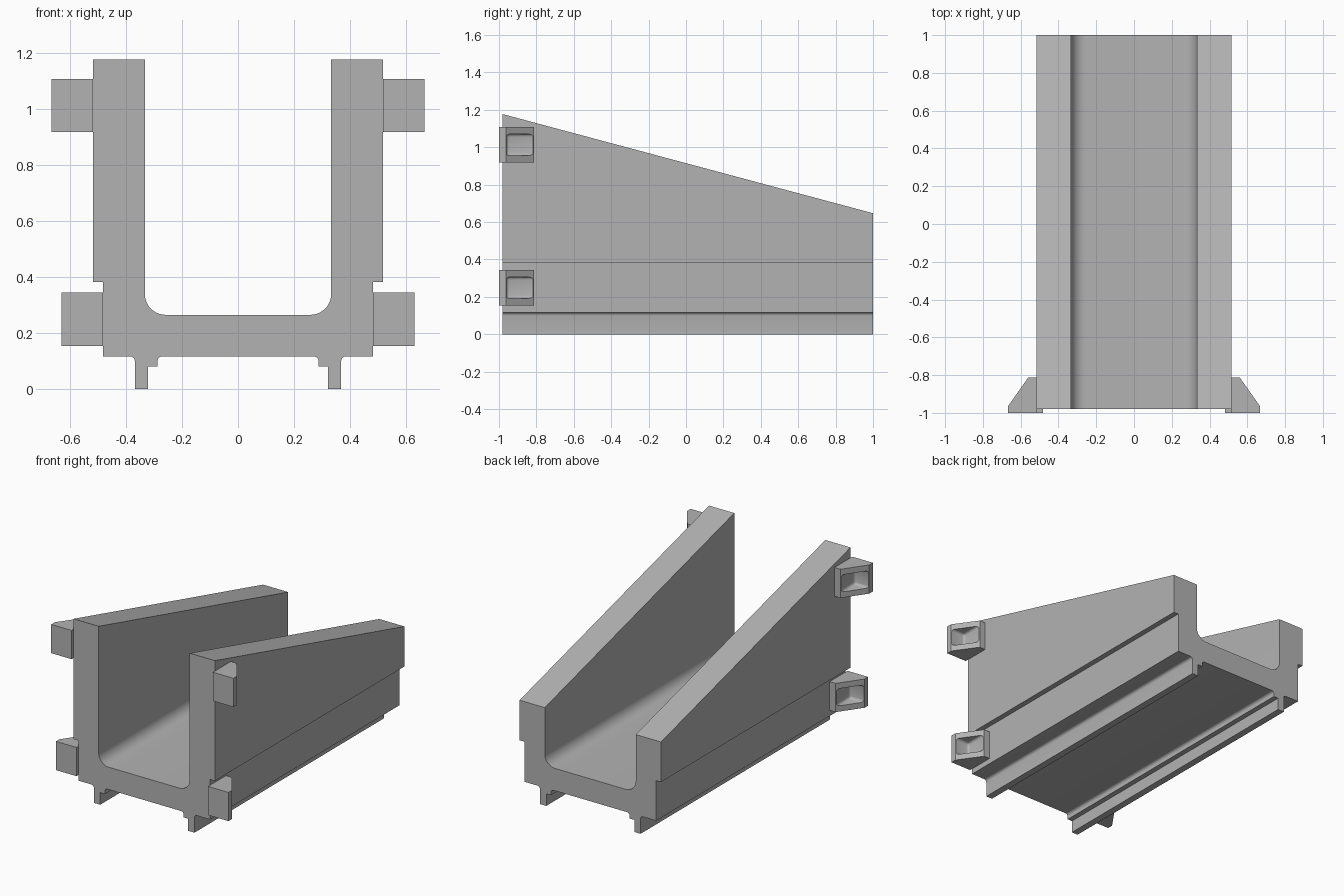
import bpy
import bmesh
import math

if "Cube" in bpy.data.objects:
    bpy.data.objects.remove(bpy.data.objects["Cube"], do_unlink=True)

grey = bpy.data.materials.new("plain grey")
grey.use_nodes = True
GREY = (0.45, 0.45, 0.45, 1)
grey.diffuse_color = GREY
grey.node_tree.nodes["Principled BSDF"].inputs["Base Color"].default_value = GREY


def arc(cx, cz, r, start, end, steps):
    """Points of a fillet, angles in degrees."""
    turn = [math.radians(start + (end - start) * i / steps) for i in range(steps + 1)]
    return [(cx + r * math.cos(a), cz + r * math.sin(a)) for a in turn]


def prism(name, low, high, edit=None):
    """Join two matching outlines into a closed solid."""
    bm = bmesh.new()
    a = [bm.verts.new(p) for p in low]
    b = [bm.verts.new(p) for p in high]
    bm.faces.new(a)
    bm.faces.new(b)
    for i in range(len(a)):
        j = (i + 1) % len(a)
        bm.faces.new((a[i], a[j], b[j], b[i]))
    bmesh.ops.recalc_face_normals(bm, faces=bm.faces)
    if edit:
        edit(bm)
    mesh = bpy.data.meshes.new(name)
    bm.to_mesh(mesh)
    bm.free()
    mesh.materials.append(grey)
    obj = bpy.data.objects.new(name, mesh)
    bpy.context.collection.objects.link(obj)
    return obj


def activate(obj):
    bpy.ops.object.select_all(action="DESELECT")
    obj.select_set(True)
    bpy.context.view_layer.objects.active = obj


def smooth(obj):
    activate(obj)
    bpy.ops.object.shade_smooth_by_angle(angle=math.radians(32))


# Channel: half cross-section from the underside, round the rail, up the wall
TOP, BACK_TOP = 1.18, 0.65
half = arc(0.27, 0.102, 0.018, 90, 0, 4)
half += [(0.288, 0.083), (0.322, 0.083), (0.322, 0.003), (0.368, 0.003)]
half += arc(0.386, 0.102, 0.018, 180, 90, 4)
half += [(0.482, 0.12), (0.482, 0.385), (0.517, 0.385), (0.517, TOP), (0.333, TOP)]
half += arc(0.258, 0.343, 0.075, 0, -90, 10)
outline = half + [(-x, z) for x, z in reversed(half)]

channel = prism("channel_body",
                [(x, -0.98, z) for x, z in outline],
                [(x, 1.0, BACK_TOP if z == TOP else z) for x, z in outline])
smooth(channel)


# Side clips: wedge blocks with a rounded pocket in the sloping face
def round_edges(bm):
    bmesh.ops.bevel(bm, geom=bm.edges[:], offset=0.015, segments=3,
                    profile=0.5, affect="EDGES")


def make_clip(name, x, z, side):
    def ring(points, height):
        return [(side * (x + px), py, height) for px, py in points]

    wedge = [(0, -1), (0.149, -1), (0.149, -0.963), (0.043, -0.813), (0, -0.813)]
    pocket = [(0.046, -0.96), (0.3, -0.96), (0.3, -0.7), (0.046, -0.7)]
    clip = prism(name, ring(wedge, z), ring(wedge, z + 0.19))
    cutter = prism("pocket_cutter", ring(pocket, z + 0.038),
                   ring(pocket, z + 0.152), round_edges)
    cutter.hide_render = True
    cut = clip.modifiers.new("pocket", "BOOLEAN")
    cut.operation = "DIFFERENCE"
    cut.solver = "EXACT"
    cut.object = cutter
    activate(clip)
    bpy.ops.object.modifier_apply(modifier=cut.name)
    bpy.data.objects.remove(cutter, do_unlink=True)
    smooth(clip)


for side, word in ((1, "left"), (-1, "right")):
    make_clip(word + "_upper_clip", 0.517, 0.921, side)
    make_clip(word + "_lower_clip", 0.482, 0.157, side)

# Rest the rails on the ground
for obj in bpy.context.collection.objects:
    if obj.name == "channel_body" or obj.name.endswith("_clip"):
        obj.location.z -= 0.003
